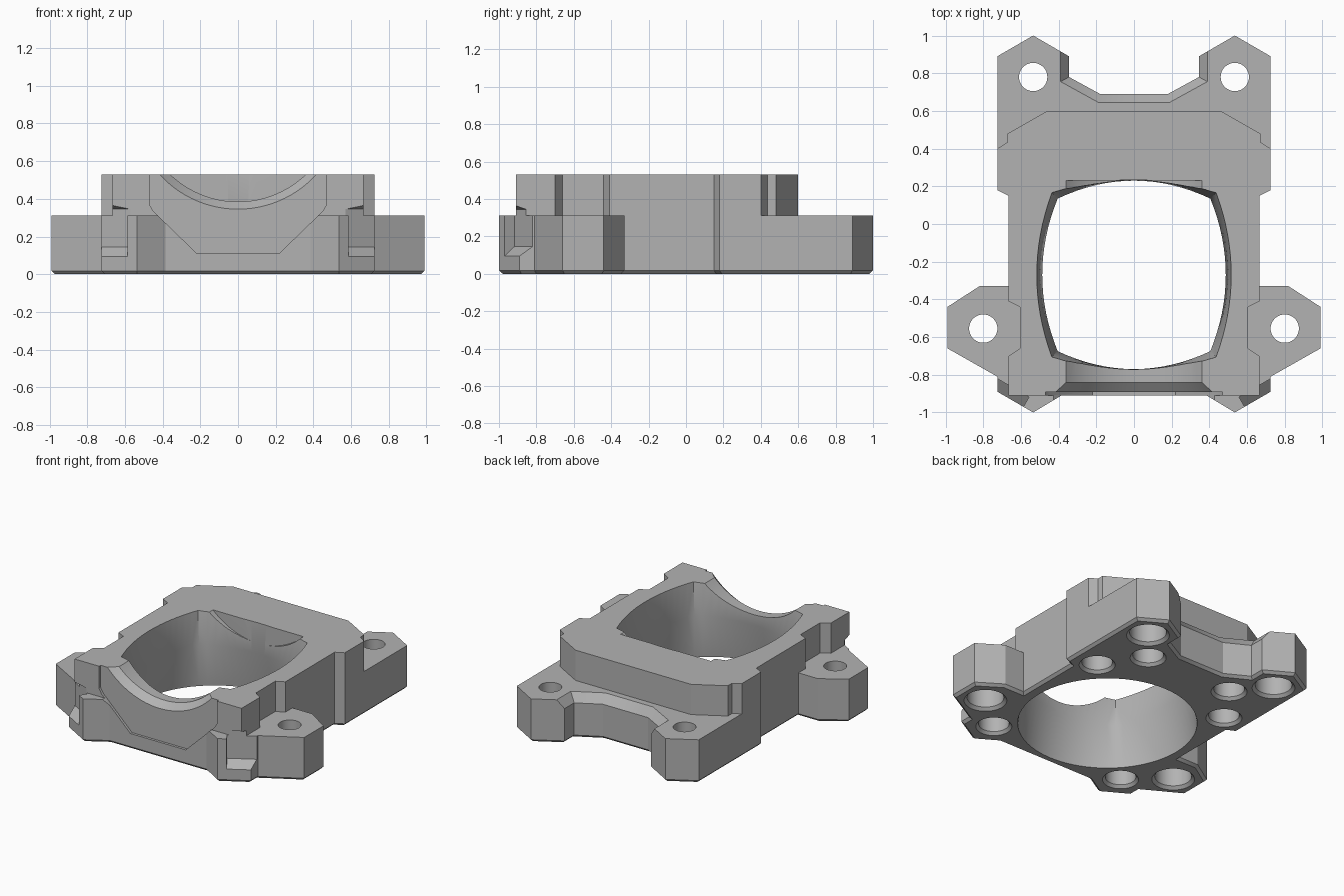
import bpy, bmesh
from math import sin, cos, pi

cube = bpy.data.objects.get("Cube")
if cube:
    bpy.data.objects.remove(cube)

grey = bpy.data.materials.new("mid_grey")
grey.use_nodes = True
GREY = (0.45, 0.45, 0.45, 1)
grey.diffuse_color = GREY
grey.node_tree.nodes["Principled BSDF"].inputs["Base Color"].default_value = GREY


def loft(name, rings, bottom_bevel=0):
    """Closed solid through a list of matching rings of 3D points."""
    bm = bmesh.new()
    loops = [[bm.verts.new(p) for p in ring] for ring in rings]
    first = bm.faces.new(loops[0])
    bm.faces.new(loops[-1])
    n = len(loops[0])
    for a, b in zip(loops, loops[1:]):
        for i in range(n):
            j = (i + 1) % n
            bm.faces.new((a[i], a[j], b[j], b[i]))
    bmesh.ops.recalc_face_normals(bm, faces=bm.faces)
    if bottom_bevel:
        bmesh.ops.bevel(bm, geom=list(first.edges), offset=bottom_bevel,
                        segments=1, affect='EDGES')
    mesh = bpy.data.meshes.new(name)
    bm.to_mesh(mesh)
    bm.free()
    mesh.materials.append(grey)
    obj = bpy.data.objects.new(name, mesh)
    bpy.context.collection.objects.link(obj)
    return obj


def flat(pts, z):
    return [(x, y, z) for x, y in pts]


def mirrored(half):
    """Complete a right-hand outline with its reflection in x."""
    return half + [(-x, y) for x, y in reversed(half)]


def circle(cx, cy, r, z, n=48):
    return [(cx + r * cos(2 * pi * i / n), cy + r * sin(2 * pi * i / n), z)
            for i in range(n)]


def combine(body, tool, operation='DIFFERENCE'):
    mod = body.modifiers.new("cut", 'BOOLEAN')
    mod.operation, mod.solver, mod.object = operation, 'EXACT', tool
    bpy.context.view_layer.objects.active = body
    bpy.ops.object.modifier_apply(modifier=mod.name)
    bpy.data.objects.remove(tool)


# Base plate with four lugs
base = mirrored([
    (0.18, 0.69), (0.345, 0.78), (0.345, 0.89), (0.535, 1.0), (0.725, 0.89),
    (0.725, 0.18), (0.665, 0.15), (0.665, -0.33), (0.82, -0.33), (0.99, -0.44),
    (0.99, -0.66), (0.725, -0.81), (0.725, -0.89), (0.535, -1.0), (0.385, -0.91)])
body = loft("mount_body", [flat(base, 0), flat(base, 0.312)], 0.018)

# Raised upper block
upper = mirrored([
    (0.46, 0.60), (0.67, 0.48), (0.67, 0.435), (0.725, 0.40), (0.725, 0.18),
    (0.665, 0.15), (0.665, -0.41), (0.605, -0.44), (0.605, -0.66),
    (0.665, -0.70), (0.665, -0.91)])
combine(body, loft("upper_block", [flat(upper, 0.2), flat(upper, 0.53)]), 'UNION')

# Chamfer around the rear notch
low = mirrored([(0.18, 0.69), (0.345, 0.78), (0.345, 1.1)])
high = mirrored([(0.19, 0.645), (0.39, 0.755), (0.39, 1.1)])
combine(body, loft("notch_chamfer", [flat(low, 0.25), flat(high, 0.313)]))


# Main opening: round below, bulged square above
def bulged(ax, ay, corner, z, n=16):
    pts = []
    for side in range(4):
        for i in range(n):
            t = 2 * i / n - 1
            a = ay if side % 2 else ax
            x, y = a - (a - corner) * t * t, corner * t
            for _ in range(side):
                x, y = -y, x
            pts.append((x, y - 0.27, z))
    return pts


def round_ring(r, z, n=64):
    return [(r * cos(2 * pi * i / n - pi / 4),
             r * sin(2 * pi * i / n - pi / 4) - 0.27, z) for i in range(n)]


combine(body, loft("main_bore", [
    round_ring(0.59, -0.05), round_ring(0.585, 0.01),
    bulged(0.487, 0.5, 0.405, 0.31), bulged(0.52, 0.505, 0.44, 0.56)]))


# Shallow recessed panel on the front
panel = mirrored([(0.47, 0.6), (0.47, 0.37), (0.45, 0.335), (0.22, 0.112)])
combine(body, loft("front_panel", [[(x, y, z) for x, z in panel]
                                   for y in (-0.95, -0.892)]))

# Horizontal cradle groove with a flared mouth
combine(body, loft("cradle_groove", [
    [(x, y, z) for x, z, _ in circle(0, 0.905, r, 0, 96)]
    for y, r in ((-1, 0.56), (-0.892, 0.56), (-0.84, 0.52), (0.23, 0.52))]))

for s in (1, -1):
    # Stepped screw holes through the lugs
    for x, y in ((0.535, 0.78), (0.8, -0.555)):
        combine(body, loft("screw_hole", [
            circle(s * x, y, r, z) for r, z in (
                (0.14, -0.05), (0.14, 0), (0.12, 0.02), (0.12, 0.17),
                (0.075, 0.17), (0.075, 0.6))]))
    # Blind pockets in the underside
    for x, y in ((0.54, 0.27), (0.54, -0.78), (0.345, 0.555)):
        combine(body, loft("round_pocket", [
            circle(s * x, y, r, z) for r, z in (
                (0.118, -0.05), (0.118, 0), (0.1, 0.02), (0.1, 0.13))]))
    # Slanted clip slots in the front lugs
    profile = [(0.06, 0.045), (-0.06, 0.145), (-0.06, 0.345), (0.06, 0.395)]
    combine(body, loft("clip_slot", [
        [(s * (0.535 + 0.866 * t + 0.5 * u), -1 + 0.5 * t - 0.866 * u, z)
         for u, z in profile] for t in (0.06, 0.32)]))

# Crisp edges, smooth bores
bpy.ops.object.select_all(action='DESELECT')
body.select_set(True)
bpy.context.view_layer.objects.active = body
bpy.ops.object.shade_smooth_by_angle(angle=pi / 7)
